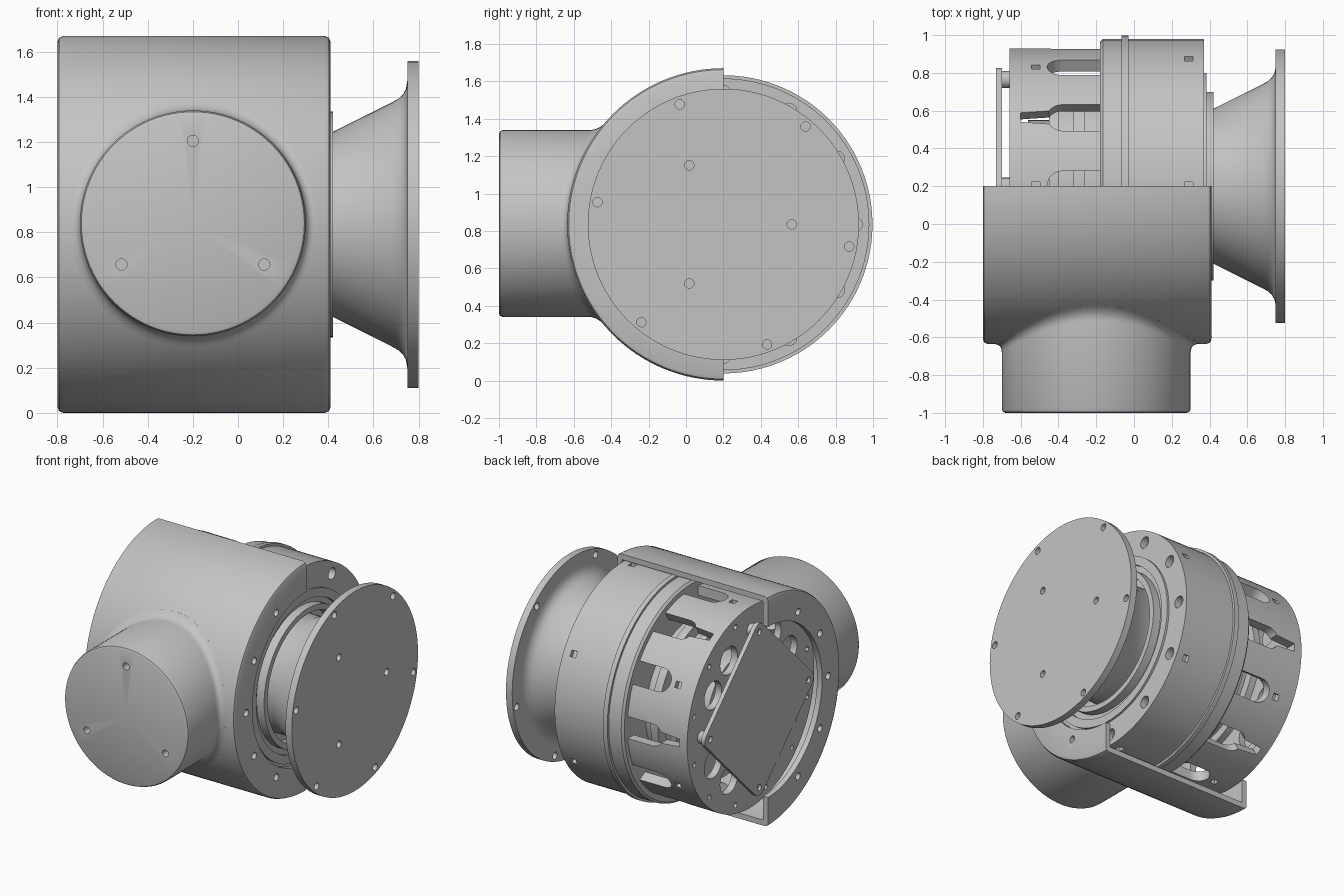
import bpy
import bmesh
from math import sin, cos, pi, radians, sqrt
from mathutils import Matrix, Vector

if "Cube" in bpy.data.objects:
    bpy.data.objects.remove(bpy.data.objects["Cube"])

CY, CZ = 0.2, 0.835      # main axis, running along x
SX, SZ = -0.2, 0.84      # snout axis, running along y

grey = bpy.data.materials.new("light_grey")
grey.use_nodes = True
grey.diffuse_color = (0.55, 0.55, 0.55, 1)
grey.node_tree.nodes["Principled BSDF"].inputs["Base Color"].default_value = (0.55, 0.55, 0.55, 1)


def finish(name, bm):
    bmesh.ops.remove_doubles(bm, verts=bm.verts, dist=1e-5)
    bmesh.ops.recalc_face_normals(bm, faces=bm.faces)
    mesh = bpy.data.meshes.new(name)
    bm.to_mesh(mesh)
    bm.free()
    mesh.materials.append(grey)
    obj = bpy.data.objects.new(name, mesh)
    bpy.context.collection.objects.link(obj)
    return obj


def polar(x, r, deg):
    a = radians(deg)
    return Vector((x, CY + r * cos(a), CZ + r * sin(a)))


def skin(bm, rings, wrap_rings=False, wrap_points=True):
    """Join successive rings of vertices with quads."""
    n = len(rings)
    for i in range(n if wrap_rings else n - 1):
        a, b = rings[i], rings[(i + 1) % n]
        m = len(a)
        for j in range(m if wrap_points else m - 1):
            k = (j + 1) % m
            bm.faces.new((a[j], a[k], b[k], b[j]))


def lathe(name, profile, start=0, sweep=360, steps=96):
    """Turn a closed (x, radius) profile around the main axis."""
    bm = bmesh.new()
    full = sweep == 360
    rings = [[bm.verts.new(polar(x, r, start + sweep * i / steps)) for x, r in profile]
             for i in range(steps if full else steps + 1)]
    skin(bm, rings, wrap_rings=full)
    if not full:
        bm.faces.new(rings[0])
        bm.faces.new(rings[-1])
    bmesh.ops.dissolve_degenerate(bm, dist=1e-5, edges=bm.edges)
    return finish(name, bm)


def rod(bm, centre, axis, r, depth, segments=20):
    turn = Vector((0, 0, 1)).rotation_difference(Vector(axis)).to_matrix().to_4x4()
    bmesh.ops.create_cone(bm, cap_ends=True, segments=segments, radius1=r, radius2=r,
                          depth=depth, matrix=Matrix.Translation(centre) @ turn)


def radial_prism(bm, outline, deg, r0, r1):
    """Extrude an (x, width) outline outward from the main axis."""
    a = radians(deg)
    side = Vector((0, -sin(a), cos(a)))
    rings = [[bm.verts.new(polar(x, r, deg) + side * w) for x, w in outline] for r in (r0, r1)]
    skin(bm, rings)
    for ring in rings:
        bm.faces.new(ring)


def cut(obj, bm):
    cutter = finish("cutter", bm)
    cutter.hide_render = True
    mod = obj.modifiers.new("cut", "BOOLEAN")
    mod.operation, mod.solver, mod.object = "DIFFERENCE", "EXACT", cutter
    bpy.context.view_layer.objects.active = obj
    bpy.ops.object.modifier_apply(modifier=mod.name)
    bpy.data.objects.remove(cutter)


def rect(x, half):
    return [(x - half, -half), (x + half, -half), (x + half, half), (x - half, half)]


X = (1, 0, 0)

# Half-round front cover with a rim at each end
cover = lathe("front_cover", [
    (-0.8, 0.62), (-0.8, 0.81), (-0.793, 0.827), (-0.775, 0.835), (0.385, 0.835),
    (0.403, 0.827), (0.41, 0.81), (0.41, 0.62), (0.375, 0.62), (0.375, 0.795),
    (-0.76, 0.795), (-0.76, 0.62)], 90, 180, 64)
bm = bmesh.new()
for deg in range(120, 241, 30):
    for x in (-0.8, 0.41):
        rod(bm, polar(x, 0.69, deg), X, 0.025, 0.12)
cut(cover, bm)


# Round snout blended into the cover
def cover_y(r, a):
    return CY - sqrt(0.835 ** 2 - (r * sin(a) + SZ - CZ) ** 2)


R, F, N = 0.5, 0.045, 96
bm = bmesh.new()
rings = []
for y, r in ((-1, 0), (-1, R - 0.02), (-0.994, R - 0.006), (-0.98, R)):
    rings.append([(r, lambda a, y=y: y)] * N)
for i in range(7):
    t = i / 6
    r = R + F * t * t
    rings.append([(r, lambda a, t=t: (1 - t) ** 2 * (cover_y(R, a) - F)
                   + 2 * t * (1 - t) * cover_y(R, a) + t * t * cover_y(R + F, a))] * N)
for r in (R + F, 0.35, 0.15, 0):
    rings.append([(r, lambda a, r=r: cover_y(r, a) + 0.015)] * N)
rows = []
for ring in rings:
    row = []
    for j, (r, height) in enumerate(ring):
        a = 2 * pi * j / N
        row.append(bm.verts.new((SX + r * cos(a), height(a), SZ + r * sin(a))))
    rows.append(row)
skin(bm, rows)
bmesh.ops.dissolve_degenerate(bm, dist=1e-5, edges=bm.edges)
snout = finish("front_snout", bm)
bm = bmesh.new()
for deg in (90, 210, 330):
    a = radians(deg)
    rod(bm, (SX + 0.365 * cos(a), -1, SZ + 0.365 * sin(a)), (0, 1, 0), 0.025, 0.12)
cut(snout, bm)

# Main housing with raised band and stepped output face
housing = lathe("main_housing", [
    (-0.18, 0), (-0.18, 0.765), (-0.165, 0.78), (-0.065, 0.78), (-0.065, 0.797),
    (-0.03, 0.797), (-0.03, 0.78), (0.37, 0.78), (0.37, 0.6), (0.385, 0.6), (0.385, 0.54),
    (0.36, 0.54), (0.36, 0.5), (0.42, 0.5), (0.42, 0.46), (0.3, 0.46), (0.3, 0)])
bm = bmesh.new()
for deg in range(0, 360, 30):
    rod(bm, polar(0.37, 0.7, deg), X, 0.042, 0.1)
    if deg % 60 == 30:
        radial_prism(bm, rect(0.29, 0.022), deg, 0.75, 0.85)
cut(housing, bm)

# Slotted rear drum, open inside
drum = lathe("rear_drum", [
    (-0.66, 0.2), (-0.66, 0.73), (-0.17, 0.73), (-0.17, 0.66), (-0.61, 0.66), (-0.61, 0.2)])
arc = [(-0.38 + 0.08 * cos(t), 0.08 * sin(t)) for t in [pi / 2 + pi * i / 12 for i in range(13)]]
slot = [(-0.175, 0.08)] + arc + [(-0.175, -0.08)]
keyed = ([(-0.175, 0.08)] + [p for p in arc if p[1] > 0.03] + [(-0.6, 0.028), (-0.6, -0.028)]
         + [p for p in arc if p[1] < -0.03] + [(-0.175, -0.08)])
bm = bmesh.new()
for deg in range(0, 360, 30):
    with_window = deg % 60 == 30
    radial_prism(bm, slot if with_window else keyed, deg, 0.62, 0.85)
    if with_window:
        radial_prism(bm, rect(-0.52, 0.022), deg, 0.69, 0.85)
    if deg % 90:
        rod(bm, polar(-0.64, 0.5, deg), X, 0.1, 0.2, 32)
    rod(bm, polar(-0.66, 0.67, deg + 15), X, 0.018, 0.06, 12)
cut(drum, bm)

# Stepped core seen through the slots
lathe("inner_core", [
    (-0.56, 0), (-0.56, 0.35), (-0.45, 0.35), (-0.45, 0.56), (-0.4, 0.56), (-0.4, 0.5),
    (-0.32, 0.5), (-0.32, 0.58), (-0.26, 0.58), (-0.26, 0.52), (-0.17, 0.52), (-0.17, 0)])

# Diamond end plate on four standoffs
bm = bmesh.new()
bmesh.ops.create_cube(bm, size=1, matrix=Matrix.Translation((-0.715, CY, CZ))
                      @ Matrix.Rotation(pi / 4, 4, "X") @ Matrix.Diagonal((0.03, 0.92, 0.92, 1)))
corners = [e for e in bm.edges if abs(e.verts[0].co.x - e.verts[1].co.x) > 0.02]
bmesh.ops.bevel(bm, geom=corners, offset=0.06, segments=6, profile=0.5, affect="EDGES")
plate = finish("end_plate", bm)
bm = bmesh.new()
for deg in range(0, 360, 90):
    rod(bm, polar(-0.73, 0.565, deg), X, 0.022, 0.04)
cut(plate, bm)
bm = bmesh.new()
for deg in range(0, 360, 90):
    rod(bm, polar(-0.68, 0.565, deg), X, 0.045, 0.05)
finish("plate_standoffs", bm)

# Flared output flange
flange = lathe("output_flange", [
    (0.29, 0), (0.29, 0.41), (0.42, 0.41), (0.68, 0.54), (0.71, 0.557), (0.73, 0.575),
    (0.744, 0.6), (0.75, 0.635), (0.75, 0.725), (0.8, 0.725), (0.8, 0)])
bm = bmesh.new()
for deg in range(50, 360, 60):
    rod(bm, polar(0.8, 0.683, deg), X, 0.025, 0.16)
for deg in (0, 120, 240):
    rod(bm, polar(0.8, 0.365, deg), X, 0.025, 0.1)
cut(flange, bm)

# Smooth shading with crisp edges
for obj in bpy.context.view_layer.objects:
    if obj.type == "MESH" and obj.data.materials and obj.data.materials[0] == grey:
        bpy.ops.object.select_all(action="DESELECT")
        obj.select_set(True)
        bpy.context.view_layer.objects.active = obj
        bpy.ops.object.shade_smooth_by_angle(angle=radians(30))
